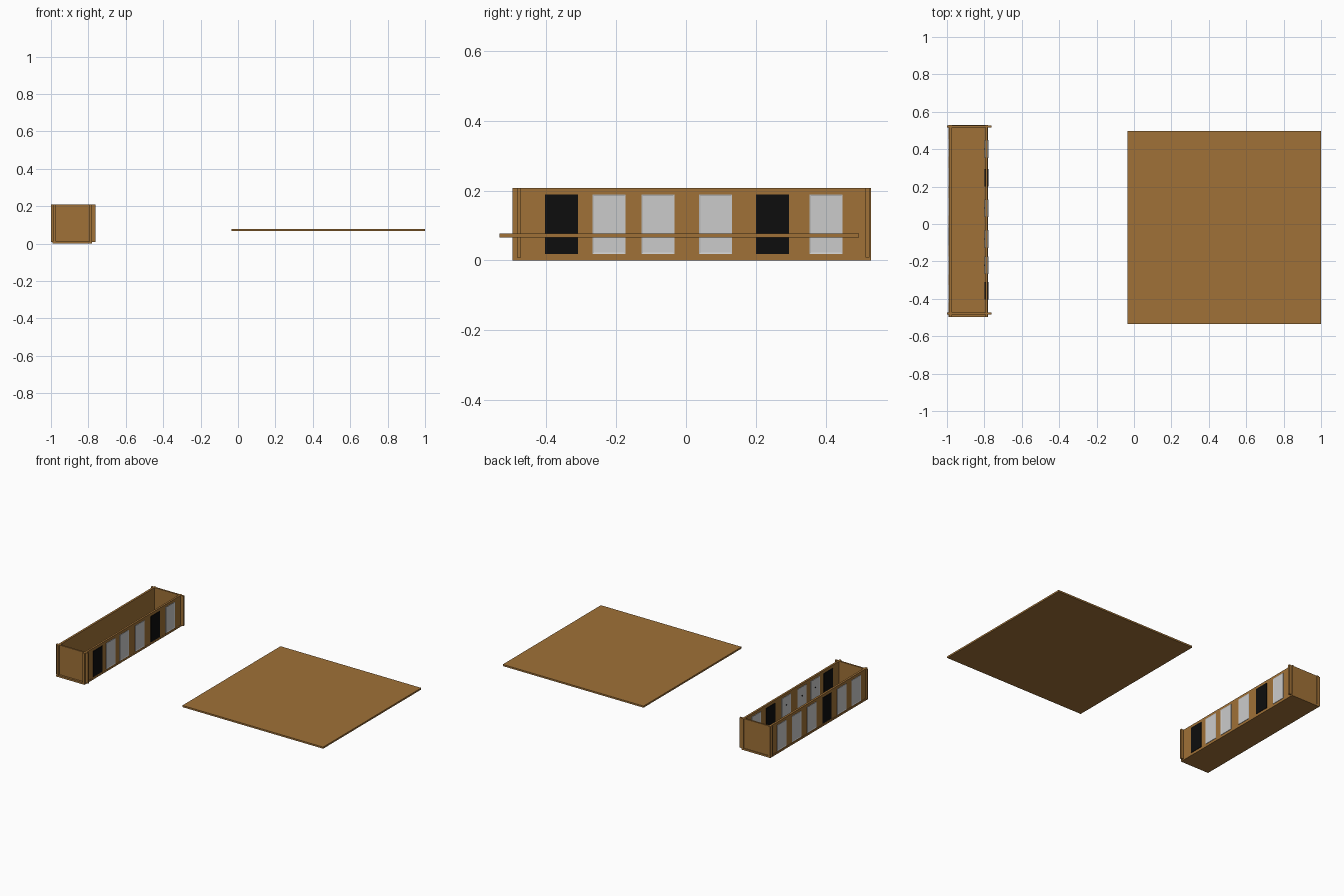
import bpy, bmesh

if "Cube" in bpy.data.objects:
    bpy.data.objects.remove(bpy.data.objects["Cube"])


def material(name, color):
    m = bpy.data.materials.new(name)
    m.diffuse_color = (*color, 1)
    m.use_nodes = True
    m.node_tree.nodes["Principled BSDF"].inputs["Base Color"].default_value = m.diffuse_color
    return m


WOOD = material("wood", (0.35, 0.165, 0.038))
BLACK = material("black", (0.004, 0.004, 0.004))


def finish(name, bm, mat):
    me = bpy.data.meshes.new(name)
    bm.to_mesh(me)
    bm.free()
    if mat:
        me.materials.append(mat)
    ob = bpy.data.objects.new(name, me)
    bpy.context.collection.objects.link(ob)
    return ob


def box(name, x, y, z, mat=None, inset=0):
    """Box from (min, max) ranges; inset recesses a panel into both x faces."""
    bm = bmesh.new()
    bmesh.ops.create_cube(bm, size=1)
    for v in bm.verts:
        v.co = [r[0] + (c + 0.5) * (r[1] - r[0]) for c, r in zip(v.co, (x, y, z))]
    if inset:
        bm.normal_update()
        sides = [f for f in bm.faces if abs(f.normal.x) > 0.9]
        bmesh.ops.inset_individual(bm, faces=sides, thickness=inset, depth=-0.0015)
    return finish(name, bm, mat)


def knob(name, co):
    bm = bmesh.new()
    bmesh.ops.create_uvsphere(bm, u_segments=10, v_segments=6, radius=0.004)
    bmesh.ops.translate(bm, verts=bm.verts, vec=co)
    ob = finish(name, bm, BLACK)
    for p in ob.data.polygons:
        p.use_smooth = True


# large separate ceiling board
box("loose_board", (-0.035, 1.0), (-0.534, 0.496), (0.066, 0.077), WOOD)

# corridor: floor, long walls and end panels crossing at the corners
Y = (-0.497, 0.53)
box("corridor_floor", (-0.991, -0.781), Y, (0.0, 0.012), WOOD)
box("left_wall", (-0.988, -0.974), Y, (0.005, 0.208), WOOD)
box("right_wall", (-0.795, -0.782), Y, (0.005, 0.208), WOOD)
for name, y in (("front_end_panel", (-0.484, -0.473)), ("back_end_panel", (0.515, 0.526))):
    box(name, (-1.0, -0.763), y, (0.008, 0.208), WOOD)

# doors: right-hand ones pass through the wall, left-hand ones sit outside only
Z = (0.018, 0.189)
W = 0.095
right_doors = [(-0.404, 1), (-0.268, 0), (-0.128, 0), (0.037, 0), (0.2, 1), (0.354, 0)]
left_doors = [(-0.42, 0), (-0.27, 0), (-0.115, 1), (0.045, 0), (0.205, 0), (0.36, 0)]
for side, doors, x in (("right", right_doors, (-0.798, -0.779)),
                       ("left", left_doors, (-0.991, -0.984))):
    for i, (y, dark) in enumerate(doors):
        kind = "doorway" if dark else "door"
        box(f"{side}_{kind}_{i}", x, (y, y + W), Z,
            BLACK if dark else None, 0 if dark else 0.006)
        # small knob on the inner face
        if side == "right" and not dark:
            knob(f"door_knob_{i}", (x[0], y + W / 2, 0.13))
